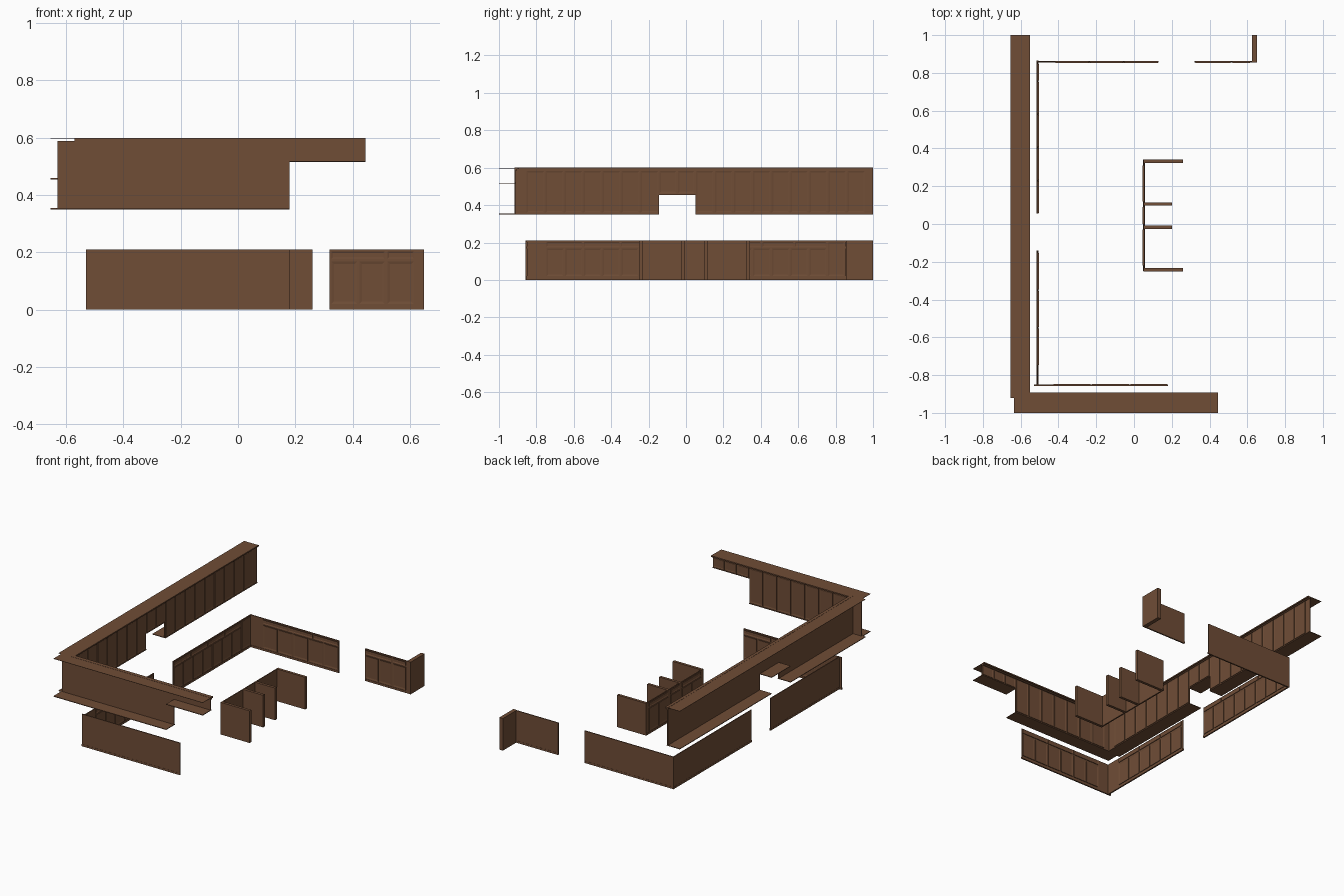
import bpy, bmesh

if "Cube" in bpy.data.objects:
    bpy.data.objects.remove(bpy.data.objects["Cube"])

wood = bpy.data.materials.new("walnut_brown")
wood.diffuse_color = (0.16, 0.074, 0.037, 1)
wood.use_nodes = True
wood.node_tree.nodes["Principled BSDF"].inputs["Base Color"].default_value = wood.diffuse_color


def box(bm, lo, hi, inset_axis=None, inset_sign=1):
    """Axis-aligned box; optionally recess the face looking along an axis."""
    lo, hi = [min(a, b) for a, b in zip(lo, hi)], [max(a, b) for a, b in zip(lo, hi)]
    verts = bmesh.ops.create_cube(bm, size=1)["verts"]
    for v in verts:
        v.co = [lo[i] if v.co[i] < 0 else hi[i] for i in range(3)]
    if inset_axis is not None:
        edge = hi[inset_axis] if inset_sign > 0 else lo[inset_axis]
        faces = {f for v in verts for f in v.link_faces
                 if all(abs(w.co[inset_axis] - edge) < 1e-6 for w in f.verts)}
        size = min(hi[i] - lo[i] for i in range(3) if i != inset_axis)
        bmesh.ops.inset_individual(bm, faces=list(faces),
                                   thickness=min(0.012, size * 0.25), depth=-0.002)


def finish(name, bm):
    bmesh.ops.recalc_face_normals(bm, faces=bm.faces)
    me = bpy.data.meshes.new(name)
    bm.to_mesh(me)
    bm.free()
    me.materials.append(wood)
    bpy.context.collection.objects.link(bpy.data.objects.new(name, me))


def solid(name, *boxes):
    bm = bmesh.new()
    for lo, hi in boxes:
        box(bm, lo, hi)
    finish(name, bm)


def panel_run(name, axis, plane, sign, s0, s1, z0, z1, doors=(), drawers=()):
    """Thin cabinet front along an axis (0=x, 1=y) with recessed doors facing sign.
    doors / drawers: (start, end, count, bottom, top)."""
    def pt(s, d, z):
        return (s, plane + sign * d, z) if axis == 0 else (plane + sign * d, s, z)
    bm = bmesh.new()
    box(bm, pt(s0, 0, z0), pt(s1, 0.006, z1))
    for a, b, n, zb, zt in list(doors) + list(drawers):
        w = (b - a) / n
        for i in range(n):
            box(bm, pt(a + i * w + 0.004, 0.006, zb), pt(a + (i + 1) * w - 0.004, 0.010, zt),
                1 - axis, sign)
    if z0 == 0:  # skirting along the floor
        box(bm, pt(s0, -0.001, 0), pt(s1, 0.008, 0.013))
    finish(name, bm)


H = 0.21                      # base cabinet height
DZ, WZ = (0.02, 0.168), (0.178, 0.203)   # door and drawer heights

# Base cabinets on the left wall
panel_run("left_base_front", 1, -0.514, 1, -0.855, -0.14, 0, H,
          [(-0.75, -0.15, 6, *DZ)], [(-0.75, -0.15, 3, *WZ)])
panel_run("left_base_rear", 1, -0.514, 1, 0.055, 0.865, 0, H,
          [(0.055, 0.755, 7, *DZ), (0.755, 0.85, 1, 0.02, 0.203)], [(0.055, 0.755, 4, *WZ)])
# Base cabinets along front and rear walls
panel_run("front_base", 0, -0.857, 1, -0.53, 0.18, 0, H,
          [(-0.43, 0.18, 6, *DZ)], [(-0.43, 0.18, 3, *WZ)])
panel_run("rear_base", 0, 0.863, -1, -0.51, 0.13, 0, H,
          [(-0.42, 0.13, 5, *DZ)], [(-0.42, 0.13, 3, *WZ)])
panel_run("rear_base_end", 0, 0.863, -1, 0.32, 0.65, 0, H,
          [(0.322, 0.42, 1, *DZ), (0.42, 0.516, 1, *DZ), (0.518, 0.618, 1, *DZ)],
          [(0.322, 0.516, 1, *WZ), (0.518, 0.618, 1, *WZ)])
solid("rear_end_panel", ((0.624, 0.855, 0), (0.65, 1.0, H)))

# Island: doors towards -x, four support panels behind
panel_run("island_front", 1, 0.056, -1, -0.25, 0.342, 0, H,
          [(-0.225, -0.025, 2, *DZ), (-0.005, 0.095, 1, *DZ), (0.115, 0.315, 2, *DZ)],
          [(-0.225, -0.025, 1, *WZ), (-0.005, 0.095, 1, *WZ), (0.115, 0.315, 1, *WZ)])
solid("island_panels", *[((0.05, y - 0.009, 0), (x, y + 0.009, H))
                         for y, x in ((-0.242, 0.26), (-0.017, 0.2), (0.106, 0.2), (0.332, 0.26))])

# Wall cabinets: left run with a raised section over the cooker
UZ0, UZ1 = 0.35, 0.588
panel_run("left_wall_front", 1, -0.57, 1, -0.915, -0.145, UZ0, UZ1,
          [(-0.856, -0.145, 7, 0.36, 0.583)])
panel_run("left_wall_middle", 1, -0.57, 1, -0.145, 0.05, 0.455, UZ1,
          [(-0.145, 0.05, 2, 0.463, 0.583)])
panel_run("left_wall_rear", 1, -0.57, 1, 0.05, 1.0, UZ0, UZ1,
          [(0.05, 0.96, 9, 0.36, 0.583)])
# Wall cabinets: front run with a short section at the end
panel_run("front_wall", 0, -0.918, 1, -0.63, 0.18, UZ0, UZ1,
          [(-0.53, 0.18, 7, 0.36, 0.583)])
panel_run("front_wall_short", 0, -0.918, 1, 0.18, 0.445, 0.515, UZ1,
          [(0.18, 0.445, 3, 0.522, 0.583)])

# Undersides reaching back to the walls
T = 0.004
solid("left_undersides",
      ((-0.655, -0.92, UZ0), (-0.56, -0.145, UZ0 + T)),
      ((-0.655, -0.145, 0.455), (-0.56, 0.05, 0.455 + T)),
      ((-0.655, 0.05, UZ0), (-0.56, 1.0, UZ0 + T)))
solid("front_undersides",
      ((-0.635, -1.0, UZ0), (0.18, -0.908, UZ0 + T)),
      ((0.18, -1.0, 0.515), (0.445, -0.908, 0.515 + T)))

# Top boards and crown moulding
solid("top_boards",
      ((-0.655, -0.92, 0.597), (-0.56, 1.0, 0.599)),
      ((-0.635, -1.0, 0.597), (0.445, -0.905, 0.599)))
solid("crown_moulding",
      ((-0.57, -0.918, 0.585), (-0.558, 1.0, 0.6)),
      ((-0.56, -0.895, 0.592), (-0.55, 1.0, 0.6)),
      ((-0.57, -0.918, 0.585), (0.445, -0.903, 0.6)),
      ((-0.56, -0.905, 0.592), (0.445, -0.893, 0.6)))
